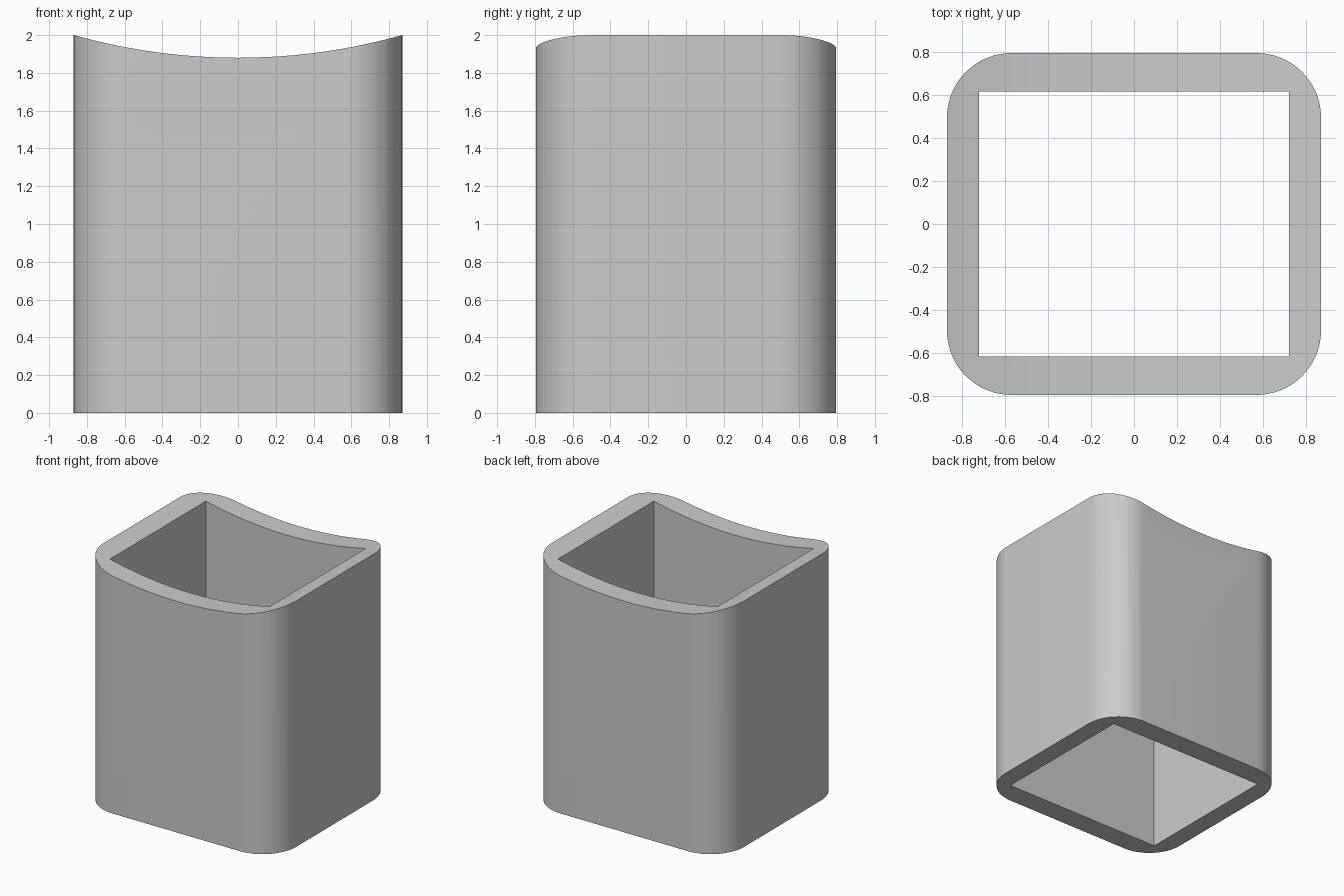
import bpy
import bmesh
from math import cos, sin, pi
from mathutils import Matrix

cube = bpy.data.objects.get("Cube")
if cube:
    bpy.data.objects.remove(cube, do_unlink=True)

HALF_X, HALF_Y, CORNER = 0.87, 0.795, 0.3
HOLE_X, HOLE_Y = 0.72, 0.617
LOW_Z, SADDLE_R = 1.88, 3.21

grey = bpy.data.materials.new("plain grey")
grey.use_nodes = True
colour = (0.6, 0.6, 0.6, 1)
grey.diffuse_color = colour
grey.node_tree.nodes["Principled BSDF"].inputs["Base Color"].default_value = colour


def make_object(name, bm):
    bmesh.ops.recalc_face_normals(bm, faces=bm.faces)
    mesh = bpy.data.meshes.new(name)
    bm.to_mesh(mesh)
    bm.free()
    mesh.materials.append(grey)
    obj = bpy.data.objects.new(name, mesh)
    bpy.context.collection.objects.link(obj)
    return obj


def prism(name, outline, bottom, top):
    bm = bmesh.new()
    face = bm.faces.new([bm.verts.new((x, y, bottom)) for x, y in outline])
    side = bmesh.ops.extrude_face_region(bm, geom=[face])
    verts = [g for g in side["geom"] if isinstance(g, bmesh.types.BMVert)]
    bmesh.ops.translate(bm, verts=verts, vec=(0, 0, top - bottom))
    return make_object(name, bm)


def rounded_rectangle(hx, hy, r, steps=16):
    points = []
    for quarter, (sx, sy) in enumerate([(1, 1), (-1, 1), (-1, -1), (1, -1)]):
        for i in range(steps + 1):
            a = (quarter + i / steps) * pi / 2
            points.append((sx * (hx - r) + r * cos(a), sy * (hy - r) + r * sin(a)))
    return points


# Rounded outer body
sleeve = prism("square_sleeve", rounded_rectangle(HALF_X, HALF_Y, CORNER), 0, 2.2)

# Sharp-cornered through hole
hole = prism("hole_cutter", [(sx * HOLE_X, sy * HOLE_Y)
             for sx, sy in [(1, 1), (-1, 1), (-1, -1), (1, -1)]], -0.5, 2.7)

# Large cylinder that scoops the saddle-shaped rim
bm = bmesh.new()
bmesh.ops.create_cone(bm, cap_ends=True, segments=256, radius1=SADDLE_R,
                      radius2=SADDLE_R, depth=4,
                      matrix=Matrix.Translation((0, 0, LOW_Z + SADDLE_R))
                      @ Matrix.Rotation(pi / 2, 4, "X"))
scoop = make_object("saddle_cutter", bm)

# Cut, bake the result and discard the cutters
cutters = [hole, scoop]
for cutter in cutters:
    cutter.hide_render = True
    mod = sleeve.modifiers.new(cutter.name, "BOOLEAN")
    mod.operation = "DIFFERENCE"
    mod.solver = "EXACT"
    mod.object = cutter
bpy.context.view_layer.update()
baked = bpy.data.meshes.new_from_object(
    sleeve.evaluated_get(bpy.context.evaluated_depsgraph_get()))
sleeve.modifiers.clear()
sleeve.data = baked
baked.materials.clear()
baked.materials.append(grey)
for cutter in cutters:
    bpy.data.objects.remove(cutter, do_unlink=True)

# Smooth corners and rim, crisp edges
bpy.ops.object.select_all(action="DESELECT")
sleeve.select_set(True)
bpy.context.view_layer.objects.active = sleeve
bpy.ops.object.shade_smooth_by_angle(angle=pi / 6)
